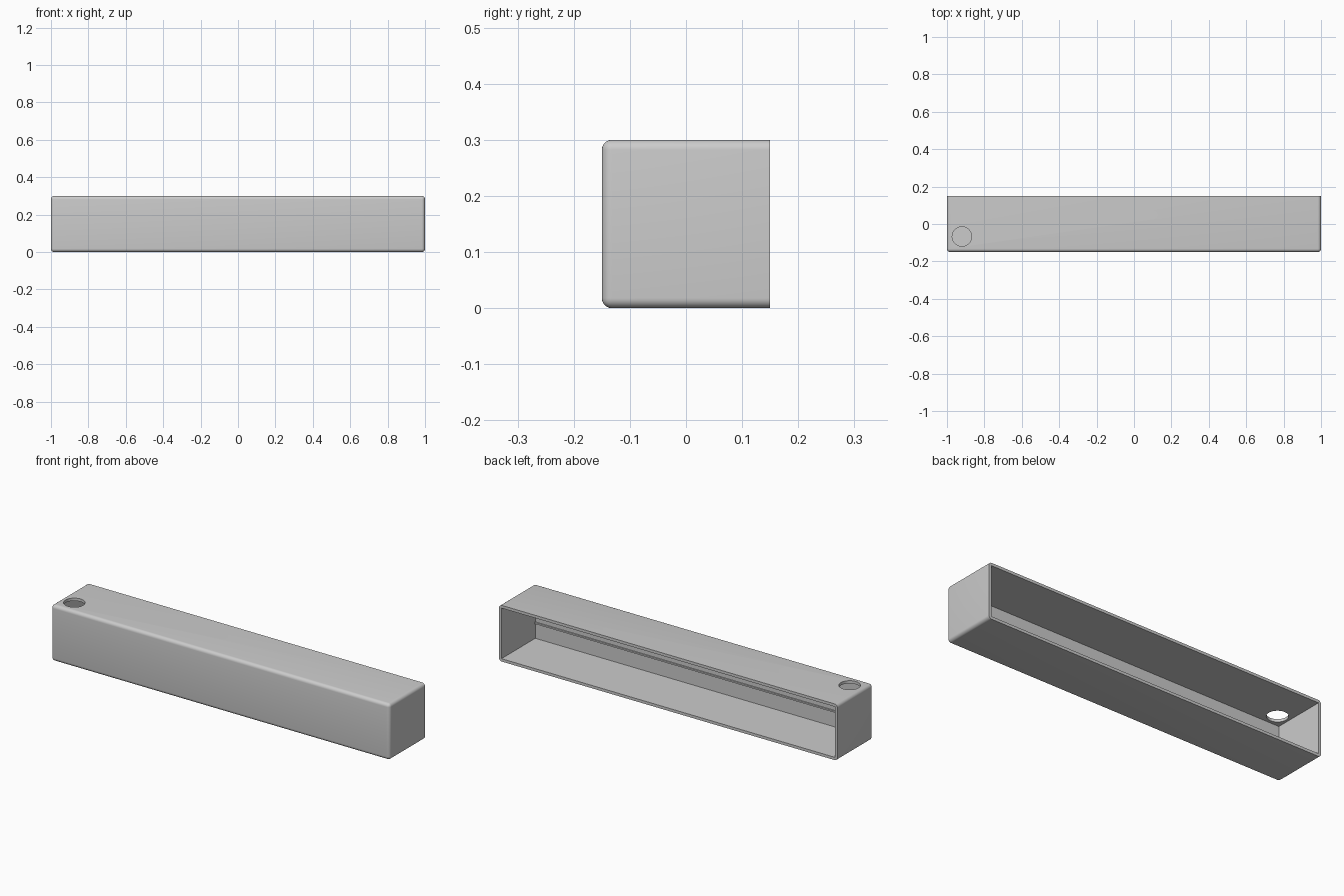
import bpy
import bmesh
from mathutils import Matrix, Vector

default = bpy.data.objects.get("Cube")
if default:
    bpy.data.objects.remove(default, do_unlink=True)

LENGTH, DEPTH, HEIGHT = 2.0, 0.30, 0.30
WALL, ROUND = 0.015, 0.018

grey = bpy.data.materials.new("light_grey")
grey.use_nodes = True
grey.diffuse_color = (0.6, 0.6, 0.6, 1)
grey.node_tree.nodes["Principled BSDF"].inputs["Base Color"].default_value = (0.6, 0.6, 0.6, 1)


def finish(bm, name):
    mesh = bpy.data.meshes.new(name)
    bmesh.ops.recalc_face_normals(bm, faces=bm.faces)
    bm.to_mesh(mesh)
    bm.free()
    obj = bpy.data.objects.new(name, mesh)
    bpy.context.collection.objects.link(obj)
    mesh.materials.append(grey)
    return obj


def box(name, low, high, rounded=0):
    low, high = Vector(low), Vector(high)
    bm = bmesh.new()
    bmesh.ops.create_cube(bm, size=1, matrix=Matrix.Translation((low + high) / 2)
                          @ Matrix.Diagonal((*(high - low), 1)))
    if rounded:
        # Every edge is rounded except those around the open back
        edges = [e for e in bm.edges if min(v.co.y for v in e.verts) < high.y - 0.001]
        bmesh.ops.bevel(bm, geom=edges, offset=rounded, segments=6,
                        profile=0.5, affect='EDGES')
    return finish(bm, name)


def cut(target, cutter):
    cutter.hide_render = True
    mod = target.modifiers.new("cut", 'BOOLEAN')
    mod.operation = 'DIFFERENCE'
    mod.solver = 'EXACT'
    mod.object = cutter
    bpy.context.view_layer.objects.active = target
    bpy.ops.object.modifier_apply(modifier=mod.name)
    bpy.data.objects.remove(cutter, do_unlink=True)


x, y = LENGTH / 2, DEPTH / 2

# Rounded housing, hollowed from the back
housing = box("housing", (-x, -y, 0), (x, y, HEIGHT), ROUND)
cut(housing, box("hollow_cutter", (-x + WALL, -y + WALL, WALL),
                 (x - WALL, y + 0.1, HEIGHT - WALL)))

# Round cable hole through the top wall
bm = bmesh.new()
bmesh.ops.create_cone(bm, cap_ends=True, segments=48, radius1=0.052, radius2=0.052,
                      depth=0.1, matrix=Matrix.Translation((-0.92, -0.067, HEIGHT)))
cut(housing, finish(bm, "hole_cutter"))

# Thin rail along the inside of the front wall
box("inner_rail", (-x + WALL, -y + WALL - 0.002, 0.095),
    (x - WALL, -y + WALL + 0.007, 0.103))

bpy.ops.object.select_all(action='DESELECT')
housing.select_set(True)
bpy.context.view_layer.objects.active = housing
bpy.ops.object.shade_smooth_by_angle(angle=0.52)
